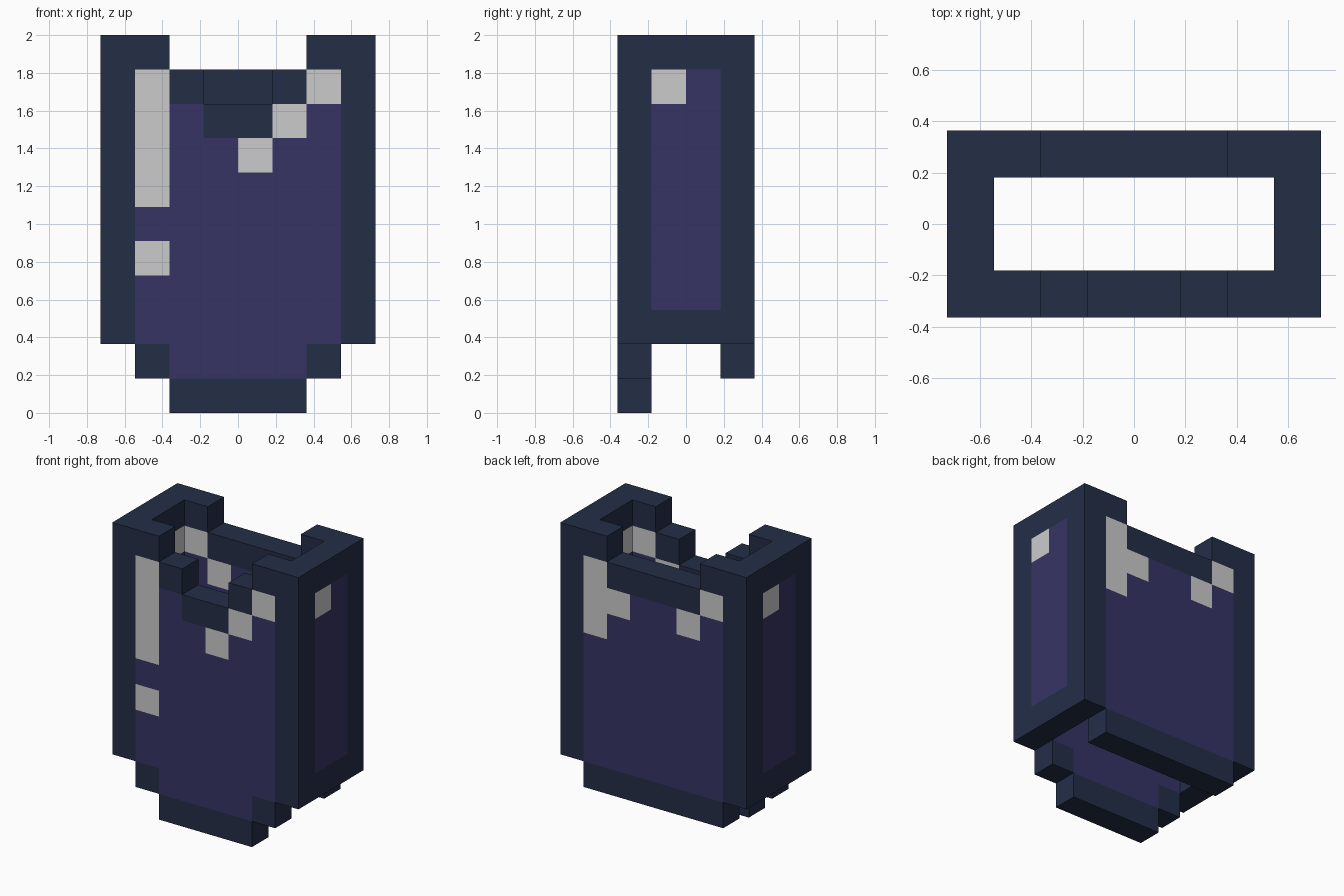
import bpy
import bmesh
from mathutils import Vector

cube = bpy.data.objects.get("Cube")
if cube:
    bpy.data.objects.remove(cube, do_unlink=True)

U = 2 / 11  # edge length of one block


def make_material(name, rgb):
    mat = bpy.data.materials.new(name)
    mat.use_nodes = True
    colour = (*rgb, 1)
    mat.diffuse_color = colour
    shader = mat.node_tree.nodes["Principled BSDF"]
    shader.inputs["Base Color"].default_value = colour
    shader.inputs["Roughness"].default_value = 0.9
    return mat


MATERIALS = [
    make_material("navy trim", (0.017, 0.027, 0.062)),
    make_material("purple cloth", (0.038, 0.034, 0.130)),
    make_material("pale grey patch", (0.60, 0.60, 0.60)),
]
CODES = "NPL"  # navy, purple, pale: same order as the materials

# Panel patterns, top row first, x (or y) increasing to the right
FRONT = ["NN....NN", "NLN..NLN", "NLPNNLPN", "NLPPLPPN", "NLPPPPPN", "NPPPPPPN",
         "NLPPPPPN", "NPPPPPPN", "NPPPPPPN", ".NPPPPN.", "..NNNN.."]
BACK = (["NN....NN", "NLNNNNLN", "NPLPPLLN", "NPPPPPLN"]
        + ["NPPPPPPN"] * 5 + [".NNNNNN."])
LEFT = ["NN", "LP"] + ["PP"] * 6 + ["NN"]
RIGHT = [row[::-1] for row in LEFT]


def read_pattern(rows, place):
    """Map each filled block position to its colour index."""
    return {place(col, 10 - r): CODES.index(code)
            for r, row in enumerate(rows)
            for col, code in enumerate(row) if code != "."}


panels = {
    "front_panel": read_pattern(FRONT, lambda c, z: (c - 4, -2, z)),
    "back_panel": read_pattern(BACK, lambda c, z: (c - 4, 1, z)),
    "left_side_panel": read_pattern(LEFT, lambda c, z: (3, c - 1, z)),
    "right_side_panel": read_pattern(RIGHT, lambda c, z: (-4, c - 1, z)),
}
filled = {cell for blocks in panels.values() for cell in blocks}


def build_panel(name, blocks):
    """Make the outer skin of a panel, leaving out faces between blocks."""
    bm = bmesh.new()
    for cell, colour in blocks.items():
        centre = Vector(cell) + Vector((0.5, 0.5, 0.5))
        for axis in range(3):
            for sign in (-1, 1):
                normal = Vector((0, 0, 0))
                normal[axis] = sign
                if tuple(int(a + b) for a, b in zip(cell, normal)) in filled:
                    continue
                side = Vector((0, 0, 0))
                side[(axis + 1) % 3] = 0.5
                up = normal.cross(side)
                mid = centre + normal / 2
                corners = (-side - up, side - up, side + up, up - side)
                face = bm.faces.new([bm.verts.new((mid + c) * U) for c in corners])
                face.material_index = colour
    bmesh.ops.remove_doubles(bm, verts=bm.verts, dist=U / 100)
    mesh = bpy.data.meshes.new(name)
    bm.to_mesh(mesh)
    bm.free()
    for mat in MATERIALS:
        mesh.materials.append(mat)
    bpy.context.collection.objects.link(bpy.data.objects.new(name, mesh))


for name, blocks in panels.items():
    build_panel(name, blocks)
